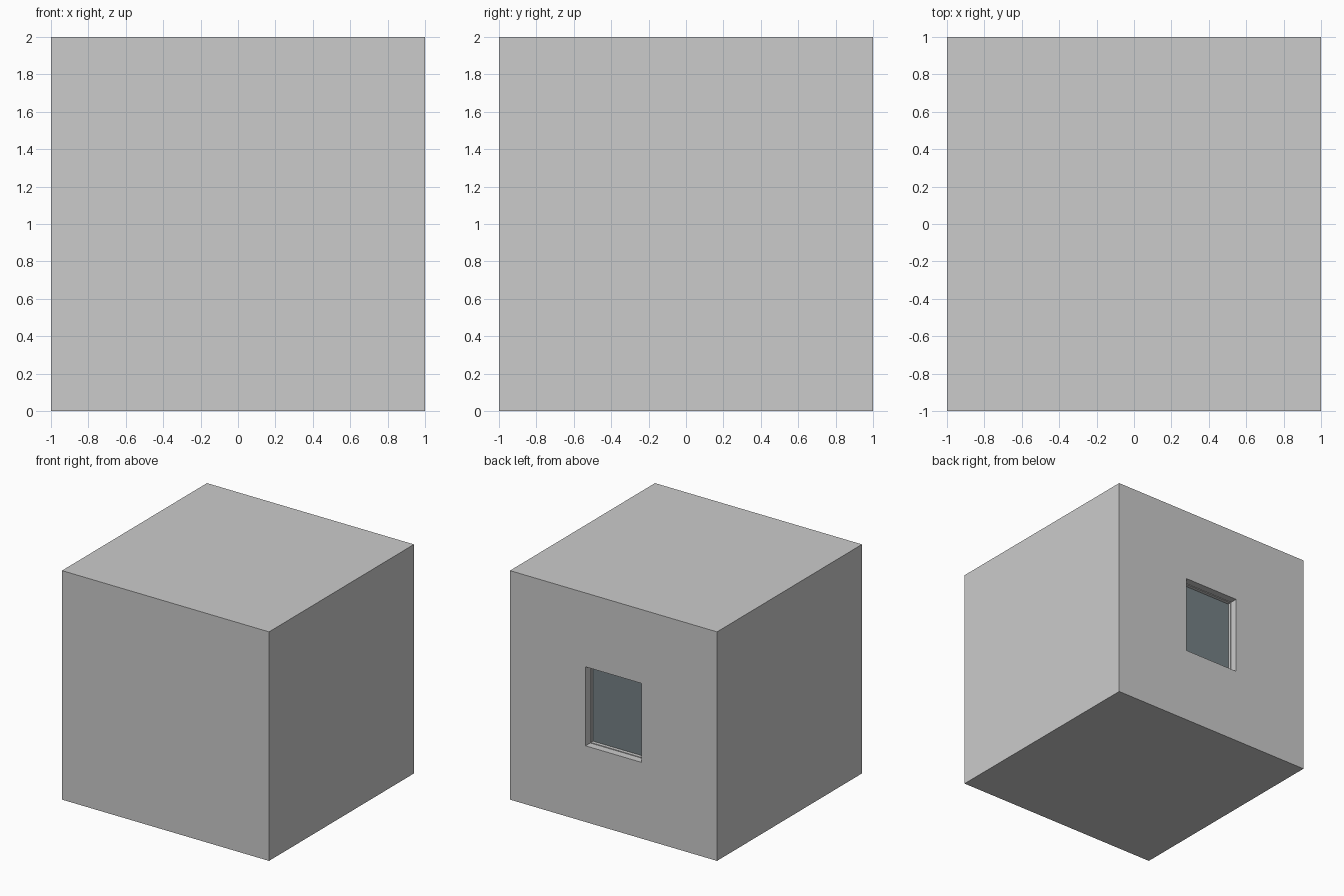
import bpy

if "Cube" in bpy.data.objects:
    bpy.data.objects.remove(bpy.data.objects["Cube"])


def box(name, lo, hi):
    size = [b - a for a, b in zip(lo, hi)]
    mid = [(a + b) / 2 for a, b in zip(lo, hi)]
    bpy.ops.mesh.primitive_cube_add(size=1, location=mid)
    ob = bpy.context.object
    ob.name = name
    ob.scale = size
    bpy.ops.object.transform_apply(location=True, rotation=True, scale=True)
    return ob


def cut(target, cutter):
    mod = target.modifiers.new(cutter.name, 'BOOLEAN')
    mod.operation = 'DIFFERENCE'
    mod.solver = 'EXACT'
    mod.object = cutter
    bpy.context.view_layer.objects.active = target
    bpy.ops.object.modifier_apply(modifier=mod.name)
    bpy.data.objects.remove(cutter)


X, Z0, Z1 = 0.27, 0.665, 1.355   # window opening
LIP = 0.006

# Cube-shaped block
block = box("block", (-1, -1, 0), (1, 1, 2))

# Recessed window in the back, with a small inner step
cut(block, box("outer_opening", (-X, 0.935, Z0), (X, 1.1, Z1)))
cut(block, box("inner_opening", (-X + LIP, 0.88, Z0 + LIP),
               (X - LIP, 0.96, Z1 - LIP)))

# Dark pane at the bottom of the recess
pane = box("window_pane", (-X, 0.86, Z0), (X, 0.905, Z1))
mat = bpy.data.materials.new("dark_glass")
mat.diffuse_color = (0.18, 0.22, 0.235, 1)
mat.use_nodes = True
mat.node_tree.nodes["Principled BSDF"].inputs["Base Color"].default_value = mat.diffuse_color
pane.data.materials.append(mat)
